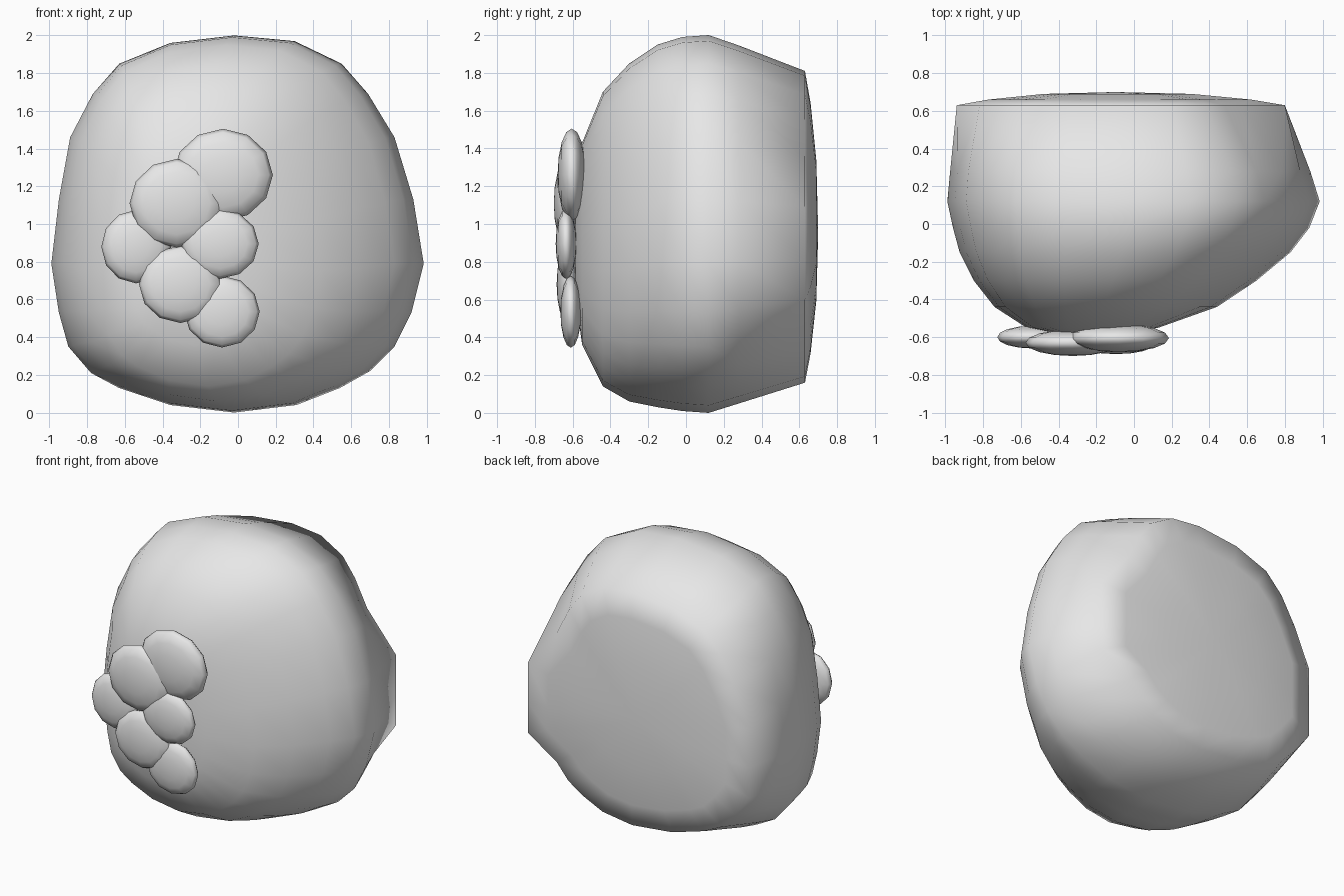
import bpy
import bmesh

stone = bpy.data.materials.new("stone grey")
stone.diffuse_color = (0.8, 0.8, 0.8, 1)


def finish(name, bm):
    """Turn a bmesh into a smooth shaded object."""
    bmesh.ops.recalc_face_normals(bm, faces=bm.faces)
    for f in bm.faces:
        f.smooth = True
    mesh = bpy.data.meshes.new(name)
    bm.to_mesh(mesh)
    bm.free()
    mesh.materials.append(stone)
    obj = bpy.data.objects.new(name, mesh)
    bpy.context.collection.objects.link(obj)
    return obj


# Widest outline of the boulder, seen from the front (x, z)
outline = [(-0.02, 2.0), (0.30, 1.97), (0.55, 1.85), (0.69, 1.69), (0.83, 1.46),
           (0.93, 1.13), (0.985, 0.79), (0.92, 0.53), (0.83, 0.35), (0.70, 0.22),
           (0.54, 0.13), (0.31, 0.04), (-0.02, 0.0), (-0.36, 0.04), (-0.63, 0.13),
           (-0.78, 0.21), (-0.90, 0.35), (-0.95, 0.53), (-0.99, 0.79), (-0.95, 1.13),
           (-0.89, 1.46), (-0.77, 1.69), (-0.63, 1.85), (-0.36, 1.96)]

# Rings from front to back: y, left, right, bottom, top
sections = [(-0.585, -0.40, -0.08, 0.62, 1.20),
            (-0.55, -0.57, 0.13, 0.36, 1.43),
            (-0.44, -0.74, 0.44, 0.14, 1.70),
            (-0.30, -0.85, 0.65, 0.06, 1.85),
            (-0.15, -0.925, 0.83, 0.03, 1.95),
            (-0.02, -0.96, 0.93, 0.01, 1.99),
            (0.12, -0.99, 0.985, 0.0, 2.0),
            (0.28, -0.975, 0.935, 0.05, 1.945)]

rings = []
for y, left, right, low, high in sections:
    rings.append([(left + (x + 0.99) / 1.975 * (right - left), y,
                   low + z / 2 * (high - low)) for x, z in outline])

# Back rim: narrower, but with side corners sticking out at mid height
rim = []
for x, z in outline:
    if 0.5 < z < 1.2:
        rx = 0.80 if x > 0 else -0.94
    else:
        rx = x * (0.69 if x > 0 else 0.92)
    rim.append((rx, 0.63, 0.985 + 0.825 * (z - 1)))
rings.append(rim)
for k, y in ((0.8, 0.66), (0.45, 0.69)):
    rings.append([(-0.1 + k * (x + 0.1), y, 0.95 + k * (z - 0.95)) for x, _, z in rim])

# Boulder body
bm = bmesh.new()
loops = [[bm.verts.new(p) for p in ring] for ring in rings]
n = len(outline)
for a, b in zip(loops, loops[1:]):
    for i in range(n):
        j = (i + 1) % n
        bm.faces.new((a[i], a[j], b[j], b[i]))
for loop, tip in ((loops[0], (-0.24, -0.59, 0.90)), (loops[-1], (-0.1, 0.70, 0.95))):
    pole = bm.verts.new(tip)
    for i in range(n):
        bm.faces.new((loop[i], loop[(i + 1) % n], pole))
finish("boulder", bm)

# Flattened pebble cluster on the front: centre x, y, z and radii x, y, z
pebbles = [(-0.08, -0.605, 1.26, 0.265, 0.075, 0.245),
           (-0.325, -0.63, 1.11, 0.25, 0.07, 0.235),
           (-0.54, -0.60, 0.88, 0.185, 0.06, 0.195),
           (-0.095, -0.635, 0.895, 0.205, 0.055, 0.185),
           (-0.305, -0.625, 0.68, 0.22, 0.06, 0.205),
           (-0.085, -0.61, 0.535, 0.20, 0.055, 0.19)]
for i, (x, y, z, rx, ry, rz) in enumerate(pebbles):
    bm = bmesh.new()
    bmesh.ops.create_uvsphere(bm, u_segments=12, v_segments=8, radius=1)
    for v in bm.verts:
        a, b, c = v.co
        v.co = (x + a * rx, y + c * ry, z + b * rz)
    finish(f"pebble_{i + 1}", bm)
